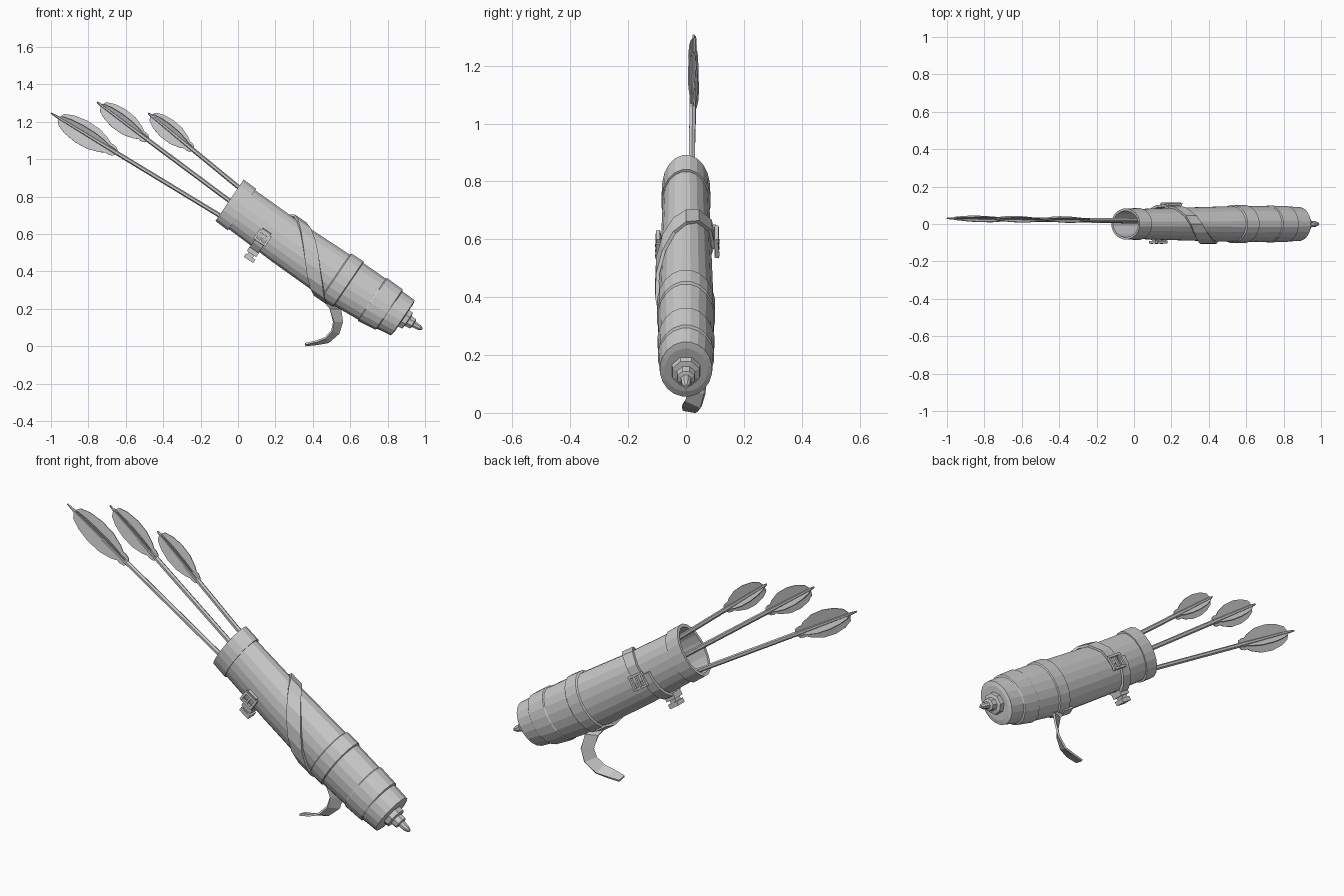
import bpy, bmesh, math
from mathutils import Vector, Matrix

if "Cube" in bpy.data.objects:
    bpy.data.objects.remove(bpy.data.objects["Cube"])

# Quiver frame: A along the tube, T across it (up), Y sideways
M, E = Vector((-.045, 0, .78)), Vector((.883, 0, .15))
L = (E - M).length
A = (E - M).normalized()
Y = Vector((0, 1, 0))
T = Vector((-A.z, 0, A.x))


def P(s, t=0, y=0):
    u = s / L
    return M + A * s + T * t + Y * y - Vector((0, 0, .08 * u * (1 - u)))


def make(name, verts, faces, thick=0):
    me = bpy.data.meshes.new(name)
    me.from_pydata([tuple(v) for v in verts], [], faces)
    bm = bmesh.new()
    bm.from_mesh(me)
    bmesh.ops.recalc_face_normals(bm, faces=bm.faces)
    bm.to_mesh(me)
    bm.free()
    ob = bpy.data.objects.new(name, me)
    bpy.context.collection.objects.link(ob)
    if thick:
        mod = ob.modifiers.new("thickness", 'SOLIDIFY')
        mod.thickness, mod.offset = thick, 0
    return ob


def loft(name, profile, n=20):
    """Oval rings (s, radius along T, radius along Y), capped at both ends."""
    verts, faces = [], []
    for s, r, ry in profile:
        for i in range(n):
            a = 2 * math.pi * (i + .5) / n
            verts.append(P(s, r * math.cos(a), ry * math.sin(a)))
    for k in range(len(profile) - 1):
        for i in range(n):
            j = (i + 1) % n
            faces.append((k*n + i, k*n + j, k*n + n + j, k*n + n + i))
    faces.append(tuple(range(n)))
    faces.append(tuple(range((len(profile) - 1) * n, len(profile) * n)))
    return make(name, verts, faces)


def ribbon(name, stations, thick):
    """Strip through (centre, half-width vector) stations."""
    verts = [p for c, w in stations for p in (c - w, c + w)]
    faces = [(2*i, 2*i + 1, 2*i + 3, 2*i + 2) for i in range(len(stations) - 1)]
    return make(name, verts, faces, thick)


def on_tube(deg, s, off):
    a = math.radians(deg)
    r, ry = .126 + .02 * s + off, .081 + .024 * s + off
    return P(s, r * math.cos(a), -ry * math.sin(a))


def box(name, c, dims, tilt=0):
    d = [x / 2 for x in dims]
    rot = Matrix.Rotation(math.radians(tilt), 3, A)
    v = [c + A * (i * d[0]) + rot @ (Y * (j * d[1]) + T * (k * d[2]))
         for i in (-1, 1) for j in (-1, 1) for k in (-1, 1)]
    return make(name, v, [(0, 1, 3, 2), (4, 5, 7, 6), (0, 1, 5, 4),
                          (2, 3, 7, 6), (0, 2, 6, 4), (1, 3, 7, 5)])


# Hollow tube with mouth collar and bands, lofted inside to outside
loft("quiver_tube", [
    (.90, .105, .070), (0, .120, .070), (0, .136, .083), (.08, .136, .086),
    (.08, .127, .081), (.35, .131, .088), (.685, .138, .096), (.69, .148, .102),
    (.765, .148, .102), (.77, .140, .098), (.92, .134, .096), (.925, .140, .099),
    (1.03, .132, .098), (1.035, .122, .095), (1.12, .115, .091), (1.125, .09, .075)])

# Stepped finial at the bottom
loft("bottom_finial", [(1.10, .06, .055), (1.15, .055, .05), (1.155, .034, .034),
                       (1.185, .032, .032), (1.19, .019, .019), (1.225, .016, .016),
                       (1.245, .007, .007)], 8)

# Long strap spiralling over the front, ending at a buckle on the back
path = [(-95, .30, .030), (-60, .31, .032), (-25, .335, .035), (0, .36, .038),
        (25, .395, .043), (50, .445, .048), (75, .50, .050), (100, .555, .05),
        (125, .61, .05), (150, .655, .045), (178, .69, .04), (205, .70, .035)]
ribbon("shoulder_strap", [(on_tube(d, s, .008), A * w) for d, s, w in path], .012)

# Loose tail hanging below the tube
tail = [((.475, .0, .25), (.04, 0, -.02)), ((.52, .03, .20), (.03, .012, 0)),
        ((.535, .045, .13), (.024, .02, .0)), ((.52, .04, .075), (.018, .025, -.008)),
        ((.475, .025, .032), (.008, .027, -.012)), ((.42, .015, .018), (0, .028, -.008)),
        ((.36, .012, .008), (0, .022, -.004))]
ribbon("strap_tail", [(Vector(c), Vector(w)) for c, w in tail], .01)


# Buckle: square frame bars and a prong lying on the tube side
def buckle(name, deg, s, w, h):
    c = on_tube(deg, s, .018)
    tilt = math.degrees(math.atan2(c.y, .2)) * .2
    for k in (-1, 1):
        box(name + "_side_bar", c + A * (k * w / 2), (.012, .014, h), tilt)
        box(name + "_cross_bar", c + T * (k * h / 2), (w + .012, .014, .012), tilt)
    box(name + "_prong", c, (.01, .014, h), tilt)


buckle("strap_buckle", -92, .30, .075, .065)

# Small strap under the mouth with its hanging loop
ribbon("short_strap", [(on_tube(d, .25, .01), A * .028)
                       for d in range(95, 276, 20)], .014)
buckle("front_buckle", 112, .25, .065, .05)
box("loop_block", P(.25, -.145, -.01), (.06, .06, .03))
box("loop_hanger", P(.25, -.165, -.01), (.035, .04, .05))
box("loop_foot", P(.255, -.185, -.01), (.06, .05, .022))


# Arrows: six-sided shaft plus crossed feather vanes
def arrow(nock, through, gap, length, half):
    nock, through = Vector(nock), Vector(through)
    d = (through - nock).normalized()
    n = Vector((-d.z, 0, d.x))
    end = (through - nock).length + .4
    verts, faces = [], []
    for f, r in ((0, .004), (gap, .008), (gap + length, .012), (end, .012)):
        for i in range(6):
            a = i * math.pi / 3
            verts.append(nock + d * f + (n * math.cos(a) + Y * math.sin(a)) * r)
    for k in range(3):
        for i in range(6):
            j = (i + 1) % 6
            faces.append((k*6 + i, k*6 + j, k*6 + 6 + j, k*6 + 6 + i))
    faces += [tuple(range(6)), tuple(range(18, 24))]
    make("arrow_shaft", verts, faces)
    outline = [(0, .12), (.04, .5), (.18, .82), (.38, 1), (.6, .95), (.78, .66),
               (.86, .42), (.9, .46), (.97, .36), (1, .15)]
    for cn, cy in ((1, .010), (-1, -.010), (.5, -.016), (-.5, .016)):
        v, fs = [], []
        for f, h in outline:
            c = nock + d * (gap + f * length)
            v += [c, c + (n * cn * half + Y * cy) * h]
        for i in range(len(outline) - 1):
            fs.append((2*i, 2*i + 1, 2*i + 3, 2*i + 2))
        make("arrow_vane", v, fs, .004)


arrow((-1, .03, 1.246), (-.10, .015, .70), .05, .36, .066)
arrow((-.754, .027, 1.305), (-.043, .018, .775), .03, .31, .060)
arrow((-.48, .025, 1.246), (0, .02, .852), .02, .29, .056)
